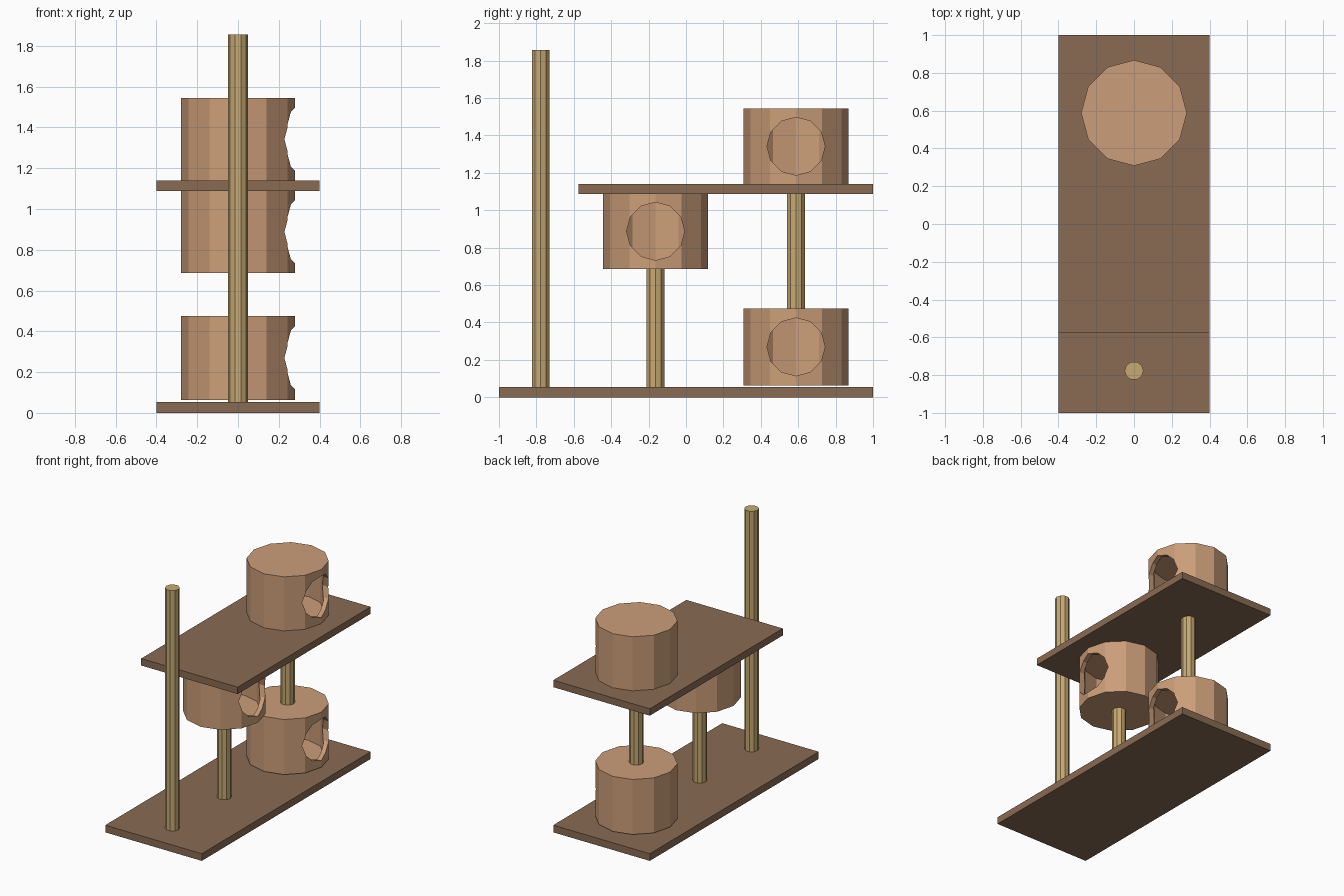
import bpy
import math

if "Cube" in bpy.data.objects:
    bpy.data.objects.remove(bpy.data.objects["Cube"])


def material(name, color):
    m = bpy.data.materials.new(name)
    m.diffuse_color = (*color, 1)
    m.use_nodes = True
    m.node_tree.nodes["Principled BSDF"].inputs["Base Color"].default_value = m.diffuse_color
    return m


board_mat = material("dark_wood", (0.25, 0.147, 0.085))
house_mat = material("light_wood", (0.60, 0.34, 0.19))
post_mat = material("pale_wood", (0.57, 0.40, 0.17))


def board(name, y0, y1, z0, z1):
    bpy.ops.mesh.primitive_cube_add(size=1, location=(0, (y0 + y1) / 2, (z0 + z1) / 2))
    o = bpy.context.object
    o.name = name
    o.scale = (0.8, y1 - y0, z1 - z0)
    bpy.ops.object.transform_apply(location=False, rotation=False, scale=True)
    o.data.materials.append(board_mat)


def cylinder(name, sides, radius, height, loc, mat, rot=(0, 0, 0)):
    bpy.ops.mesh.primitive_cylinder_add(vertices=sides, radius=radius, depth=height,
                                        location=loc, rotation=rot)
    o = bpy.context.object
    o.name = name
    o.data.materials.append(mat)
    return o


def post(name, y, z0, z1):
    o = cylinder(name, 10, 0.05, z1 - z0, (0, y, (z0 + z1) / 2), post_mat,
                 (0, 0, math.pi / 2))
    return o


def house(name, y, z0, z1):
    # hollow drum with a round doorway on the +x side
    zc = (z0 + z1) / 2
    body = cylinder(name, 12, 0.28, z1 - z0, (0, y, zc), house_mat)
    wall = 0.035
    cavity = cylinder(name + "_cavity", 12, 0.28 - wall, z1 - z0 - 2 * wall,
                      (0, y, zc), house_mat)
    door = cylinder(name + "_door", 12, 0.155, 0.4, (0.25, y, zc), house_mat,
                    (0, math.pi / 2, 0))
    for cutter in (cavity, door):
        cutter.hide_render = True
        mod = body.modifiers.new("cut", 'BOOLEAN')
        mod.operation = 'DIFFERENCE'
        mod.solver = 'EXACT'
        mod.object = cutter
        bpy.context.view_layer.objects.active = body
        bpy.ops.object.modifier_apply(modifier=mod.name)
        bpy.data.objects.remove(cutter)


# boards
board("base_board", -1, 1, 0, 0.054)
board("upper_shelf", -0.575, 1, 1.088, 1.14)

# posts
post("tall_post", -0.777, 0.05, 1.856)
post("middle_post", -0.163, 0.05, 0.70)
post("shelf_post", 0.588, 0.46, 1.09)

# drum-shaped houses
house("lower_house", 0.588, 0.063, 0.476)
house("middle_house", -0.163, 0.685, 1.090)
house("upper_house", 0.588, 1.139, 1.545)
